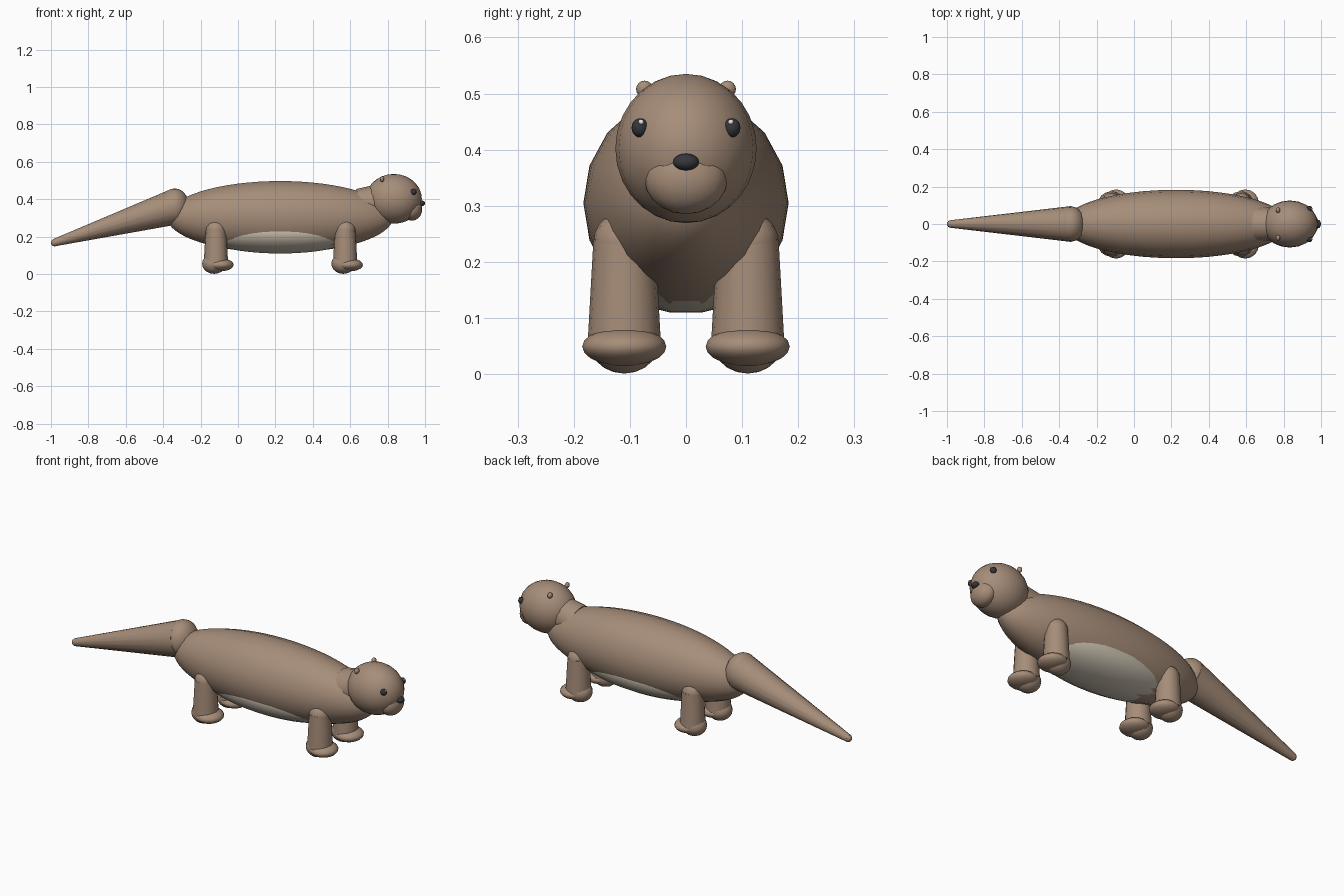
import bpy
import math
from mathutils import Vector

default = bpy.data.objects.get("Cube")
if default:
    bpy.data.objects.remove(default, do_unlink=True)


def material(name, color):
    mat = bpy.data.materials.new(name)
    mat.use_nodes = True
    mat.diffuse_color = (*color, 1)
    mat.node_tree.nodes["Principled BSDF"].inputs["Base Color"].default_value = (*color, 1)
    return mat


FUR = material("brown fur", (0.38, 0.265, 0.19))
BELLY = material("pale belly", (0.60, 0.54, 0.44))
DARK = material("near black", (0.035, 0.037, 0.042))
WHITE = material("eye highlight", (0.9, 0.9, 0.9))


def finish(obj, name, mat):
    obj.name = name
    obj.data.name = name
    obj.data.materials.append(mat)
    bpy.ops.object.shade_smooth()
    return obj


def ball(name, center, radii, mat=FUR, segments=16, rings=10):
    """Ellipsoid with its poles at top and bottom."""
    bpy.ops.mesh.primitive_uv_sphere_add(segments=segments, ring_count=rings, location=center)
    obj = bpy.context.object
    obj.scale = radii
    return finish(obj, name, mat)


def long_ball(name, center, radii, mat):
    """Ellipsoid with its poles along x."""
    bpy.ops.mesh.primitive_uv_sphere_add(segments=18, ring_count=32, location=center)
    obj = bpy.context.object
    obj.rotation_euler = (0, math.pi / 2, 0)
    obj.scale = (radii[2], radii[1], radii[0])
    return finish(obj, name, mat)


def taper(name, start, end, r_start, r_end):
    """Tapered tube between two points."""
    a, b = Vector(start), Vector(end)
    bpy.ops.mesh.primitive_cone_add(vertices=16, radius1=r_start, radius2=r_end,
                                    depth=(b - a).length, location=(a + b) / 2)
    obj = bpy.context.object
    obj.rotation_euler = (b - a).to_track_quat("Z", "Y").to_euler()
    finish(obj, name, FUR)
    bpy.ops.object.shade_smooth_by_angle(angle=math.radians(50))
    return obj


# Torso with a pale underside
long_ball("body", (0.225, 0, 0.305), (0.605, 0.183, 0.195), FUR)
long_ball("belly", (0.225, 0, 0.226), (0.44, 0.166, 0.118), BELLY)

# Neck and head
taper("neck", (0.66, 0, 0.365), (0.80, 0, 0.41), 0.094, 0.08)
ball("head", (0.833, 0, 0.402), (0.15, 0.126, 0.133), segments=20, rings=14)
ball("muzzle", (0.93, 0, 0.348), (0.055, 0.074, 0.063))
ball("nose", (0.983, 0, 0.378), (0.017, 0.023, 0.015), DARK)

# Tail
taper("tail", (-0.335, 0, 0.36), (-0.982, 0, 0.168), 0.096, 0.02)
ball("tail_base", (-0.338, 0, 0.362), (0.077, 0.095, 0.096))
ball("tail_tip", (-0.98, 0, 0.168), (0.02, 0.02, 0.02))

# Paired parts on both flanks
for side, s in (("left", 1), ("right", -1)):
    ball(f"{side}_eye", (0.938, s * 0.082, 0.439), (0.016, 0.015, 0.017), DARK)
    ball(f"{side}_eye_highlight", (0.949, s * 0.080, 0.449), (0.005, 0.005, 0.005), WHITE, 8, 6)
    ball(f"{side}_ear", (0.77, s * 0.074, 0.508), (0.012, 0.015, 0.015), FUR, 12, 8)
    for end, x in (("front", 0.573), ("back", -0.118)):
        y = s * 0.11
        name = f"{side}_{end}"
        taper(f"{name}_leg", (x, y, 0.06), (x, y, 0.24), 0.065, 0.055)
        ball(f"{name}_shoulder", (x, y, 0.235), (0.056, 0.055, 0.055))
        ball(f"{name}_heel", (x - 0.01, y, 0.055), (0.064, 0.062, 0.054))
        ball(f"{name}_paw", (x + 0.022, y, 0.049), (0.073, 0.075, 0.035))
